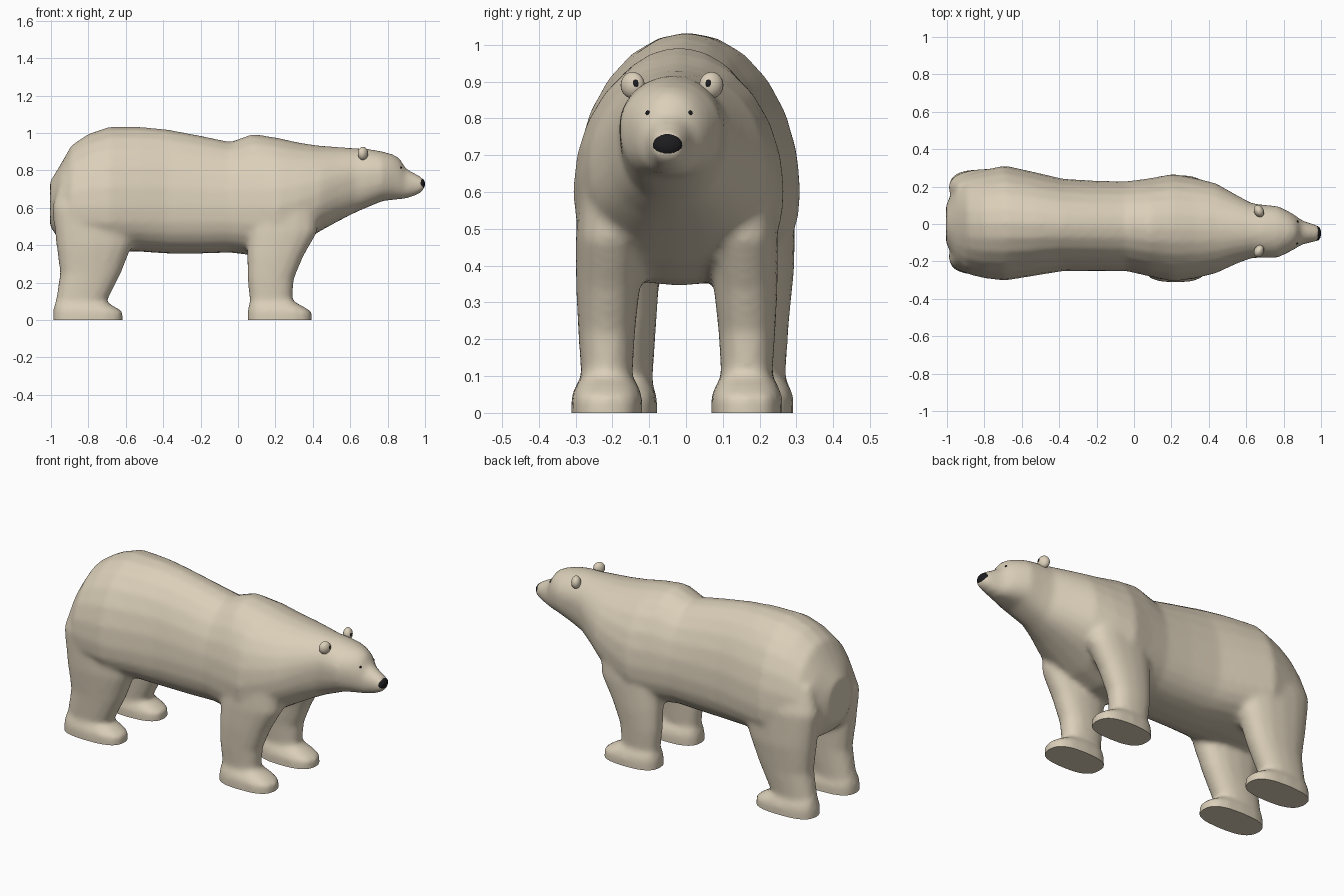
import bpy
import bmesh
from math import cos, sin, pi, radians
from mathutils import Vector, Matrix

if "Cube" in bpy.data.objects:
    bpy.data.objects.remove(bpy.data.objects["Cube"])


def material(name, color):
    mat = bpy.data.materials.new(name)
    mat.use_nodes = True
    mat.diffuse_color = color
    mat.node_tree.nodes["Principled BSDF"].inputs["Base Color"].default_value = color
    return mat


fur = material("cream fur", (0.71, 0.625, 0.485, 1))
dark = material("black nose", (0.012, 0.012, 0.014, 1))


def power(v, e):
    return abs(v) ** e * (1 if v > 0 else -1)


def loft(bm, rings):
    """Skin a closed tube through rings of points, with capped ends."""
    loops = [[bm.verts.new(p) for p in ring] for ring in rings]
    n = len(loops[0])
    for a, b in zip(loops, loops[1:]):
        for i in range(n):
            j = (i + 1) % n
            bm.faces.new((a[i], a[j], b[j], b[i]))
    bm.faces.new(loops[0][::-1])
    bm.faces.new(loops[-1])


def torso_ring(x, y, half, low, mid, high, n=24):
    ring = []
    for i in range(n):
        c, s = cos(2 * pi * i / n), sin(2 * pi * i / n)
        if s >= 0:
            ring.append((x, y + half * c, mid + (high - mid) * s))
        else:
            ring.append((x, y + half * power(c, 0.8), mid + (mid - low) * power(s, 0.8)))
    return ring


def leg_ring(z, x0, x1, y0, y1, e=0.85, n=16):
    return [((x0 + x1) / 2 + (x1 - x0) / 2 * power(cos(2 * pi * i / n), e),
             (y0 + y1) / 2 + (y1 - y0) / 2 * power(sin(2 * pi * i / n), e), z)
            for i in range(n)]


def add_object(name, bm, mat):
    bmesh.ops.recalc_face_normals(bm, faces=bm.faces)
    mesh = bpy.data.meshes.new(name)
    bm.to_mesh(mesh)
    bm.free()
    mesh.materials.append(mat)
    obj = bpy.data.objects.new(name, mesh)
    bpy.context.collection.objects.link(obj)
    return obj


def smooth(obj, angle=45):
    bpy.ops.object.select_all(action='DESELECT')
    obj.select_set(True)
    bpy.context.view_layer.objects.active = obj
    bpy.ops.object.shade_smooth_by_angle(angle=radians(angle))


# Torso, neck and head: x, centre y, half width, low z, widest z, high z
torso = [
    (-1.005, 0, .10, .50, .62, .74), (-.95, 0, .22, .42, .61, .83),
    (-.89, 0, .268, .39, .6, .935), (-.8, 0, .29, .37, .6, .995),
    (-.69, .005, .308, .365, .6, 1.033), (-.52, 0, .275, .365, .6, 1.033),
    (-.38, -.005, .247, .355, .6, 1.02), (-.2, -.01, .241, .355, .6, .986),
    (-.04, -.012, .24, .36, .6, .952), (.08, -.018, .262, .345, .6, .996),
    (.21, -.02, .288, .36, .6, .975), (.33, -.022, .268, .41, .64, .948),
    (.44, -.023, .24, .475, .68, .932), (.54, -.028, .188, .53, .73, .925),
    (.63, -.035, .146, .575, .77, .918), (.7, -.04, .142, .605, .78, .914),
    (.77, -.042, .138, .635, .78, .902), (.83, -.042, .108, .642, .77, .885),
    (.865, -.043, .088, .645, .75, .865), (.895, -.045, .066, .648, .73, .812),
    (.95, -.048, .05, .665, .725, .782), (.985, -.05, .043, .685, .722, .762),
    (.998, -.05, .03, .7, .725, .745),
]
bm = bmesh.new()
loft(bm, [torso_ring(*r) for r in torso])

# Legs: height, back x, front x, inner and outer distance from the leg line
hind = [(.05, -.98, -.7, -.085, .075), (.1, -.975, -.7, -.085, .075),
        (.25, -.952, -.625, -.095, .085), (.4, -.972, -.565, -.105, .1),
        (.6, -.995, -.52, -.1, .1), (.75, -.95, -.58, -.07, .05)]
fore = [(.05, .065, .29, -.07, .07), (.1, .062, .29, -.07, .07),
        (.22, .05, .3, -.077, .078), (.34, .048, .35, -.09, .084),
        (.47, .05, .425, -.1, .085), (.62, .07, .43, -.1, .075)]
feet = [(-.06, 0, 0, .097), (.045, 0, 0, .097), (.075, .006, .05, .085), (.1, .014, .1, .068)]
for rows, side, centre, heel, toe in (
        (hind, 1, .195, -.99, -.615), (hind, -1, .175, -.99, -.615),
        (fore, 1, .165, .05, .395), (fore, -1, .215, .05, .395)):
    loft(bm, [leg_ring(z, x0, x1, side * (centre + a), side * (centre + b))
              for z, x0, x1, a, b in rows])
    # Foot with a blunt toe, running below the ground for a clean flat cut
    loft(bm, [leg_ring(z, heel + back, toe - front,
                       side * centre - half, side * centre + half, .75)
              for z, back, front, half in feet])

# Blend torso and legs into one skin
rough = add_object("rough_body", bm, fur)
remesh = rough.modifiers.new("blend", 'REMESH')
remesh.mode = 'VOXEL'
remesh.voxel_size = .0145
relax = rough.modifiers.new("relax", 'SMOOTH')
relax.factor = .5
relax.iterations = 9
bm = bmesh.new()
bm.from_object(rough, bpy.context.evaluated_depsgraph_get())
bpy.data.objects.remove(rough)
cut = bmesh.ops.bisect_plane(bm, geom=bm.verts[:] + bm.edges[:] + bm.faces[:],
                             plane_co=(0, 0, 0), plane_no=(0, 0, -1), clear_outer=True)
bmesh.ops.holes_fill(bm, edges=[e for e in bm.edges if e.is_boundary], sides=0)
body = add_object("body", bm, fur)
smooth(body)
bpy.context.view_layer.update()


def ball(name, place, size, mat, turn=0):
    bm = bmesh.new()
    bmesh.ops.create_uvsphere(bm, u_segments=20, v_segments=12, radius=1)
    bm.transform(Matrix.Translation(place) @ Matrix.Rotation(turn, 4, 'Z')
                 @ Matrix.Diagonal((*size, 1)))
    obj = add_object(name, bm, mat)
    smooth(obj, 60)
    return obj


# Nose
ball("nose", (.978, -.05, .727), (.022, .04, .031), dark)

# Ears with dark hollows, and eyes set on the face
for name, side in (("left", 1), ("right", -1)):
    y = -.038 + side * .107
    ball(name + "_ear", (.668, y, .89), (.026, .034, .036), fur, side * .45)
    ball(name + "_ear_hollow", (.688, y - side * .006, .893), (.008, .013, .015), dark, side * .2)
    hit, spot, normal, index = body.ray_cast(Vector((1.5, -.046 + side * .058, .815)),
                                             Vector((-1, 0, 0)))
    if hit:
        ball(name + "_eye", spot, (.005, .006, .006), dark)
